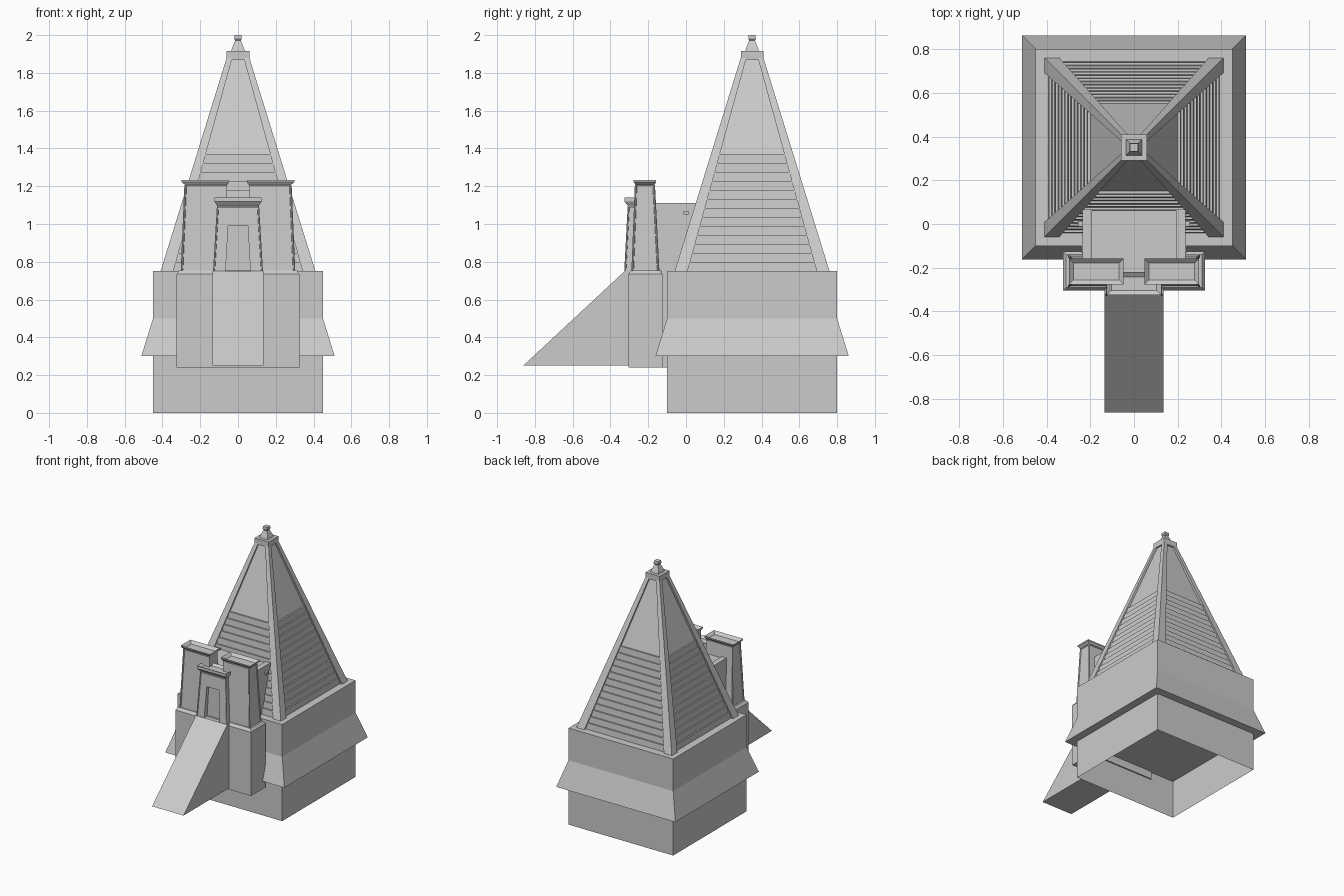
import bpy, bmesh
from mathutils import Vector

if "Cube" in bpy.data.objects:
    bpy.data.objects.remove(bpy.data.objects["Cube"])

CY = 0.35  # centre of the pyramid in y


def mesh_object(name, bm):
    bmesh.ops.recalc_face_normals(bm, faces=bm.faces[:])
    me = bpy.data.meshes.new(name)
    bm.to_mesh(me)
    bm.free()
    ob = bpy.data.objects.new(name, me)
    bpy.context.collection.objects.link(ob)
    return ob


def loft(name, sections, recess=None, open_bottom=False):
    """Stack of rectangles (x0, x1, y0, y1, z); recess = (inset, depth) in the top."""
    bm = bmesh.new()
    rings = [[bm.verts.new(p) for p in ((a, c, z), (b, c, z), (b, d, z), (a, d, z))]
             for a, b, c, d, z in sections]
    for lo, hi in zip(rings, rings[1:]):
        for i in range(4):
            j = (i + 1) % 4
            bm.faces.new((lo[i], lo[j], hi[j], hi[i]))
    top = bm.faces.new(rings[-1])
    if not open_bottom:
        bm.faces.new(rings[0][::-1])
    if recess:
        bmesh.ops.recalc_face_normals(bm, faces=bm.faces[:])
        bmesh.ops.inset_region(bm, faces=[top], thickness=recess[0])
        for v in top.verts:
            v.co.z -= recess[1]
    return mesh_object(name, bm)


def box(name, x0, x1, y0, y1, z0, z1, **kw):
    return loft(name, [(x0, x1, y0, y1, z0), (x0, x1, y0, y1, z1)], **kw)


def square(h, z):
    return (-h, h, CY - h, CY + h, z)


def bead(name, p, q, r=0.006):
    """Thin round moulding between two points."""
    p, q = Vector(p), Vector(q)
    bm = bmesh.new()
    bmesh.ops.create_cone(bm, cap_ends=True, segments=8, radius1=r, radius2=r, depth=(q - p).length)
    rot = (q - p).to_track_quat('Z', 'Y')
    for v in bm.verts:
        v.co = rot @ v.co + (p + q) / 2
    return mesh_object(name, bm)


def mirrored(s, a, b):
    return (a, b) if s > 0 else (-b, -a)


# Plinth, hollow from below, with a flared skirt
loft("plinth", [square(0.45, 0), square(0.45, 0.75)], open_bottom=True)
loft("plinth_skirt", [square(0.512, 0.30), square(0.45, 0.50)])

# Stepped courses and smooth upper pyramid
slope, n = 0.308, 13
pitch = 0.62 / n
for i in range(n):
    h = 0.392 - slope * pitch * i
    z = 0.75 + pitch * i
    loft("step_course", [square(h, z), square(h - 0.004, z + pitch)])
loft("upper_pyramid", [square(0.20, 1.37), square(0.048, 1.87)])

# Corner ribs
for sx in (-1, 1):
    for sy in (-1, 1):
        secs = []
        for h, w, z in ((0.41, 0.068, 0.75), (0.06, 0.03, 1.88)):
            x0, x1 = mirrored(sx, h - w, h)
            y0, y1 = mirrored(sy, h - w, h)
            secs.append((x0, x1, CY + y0, CY + y1, z))
        loft("corner_rib", secs)

# Capstone and finial
loft("capstone", [square(0.06, 1.87), square(0.06, 1.915)])
loft("finial", [square(0.036, 1.915), square(0.032, 1.93), square(0.015, 1.972)])
loft("finial_tip", [square(0.015, 1.972), square(0.02, 1.98), square(0.018, 2.0)])

# Pylon foundation
loft("pylon_foundation", [(-0.325, 0.325, -0.305, -0.125, 0.24), (-0.325, 0.325, -0.305, -0.125, 0.735),
                          (-0.31, 0.31, -0.29, -0.14, 0.755)])
box("foundation_link", -0.24, 0.24, -0.13, -0.09, 0.24, 0.755)

# Ramp
bm = bmesh.new()
prof = [(-0.862, 0.25), (-0.10, 0.25), (-0.10, 0.75), (-0.325, 0.75)]
side = bm.faces.new([bm.verts.new((-0.135, y, z)) for y, z in prof])
ext = bmesh.ops.extrude_face_region(bm, geom=[side])
bmesh.ops.translate(bm, vec=(0.27, 0, 0), verts=[v for v in ext["geom"] if isinstance(v, bmesh.types.BMVert)])
mesh_object("ramp", bm)

# Pylon towers with flared cornices, beads and door jambs
for s in (-1, 1):
    def sec(a, b, c, d, z):
        return (*mirrored(s, a, b), c, d, z)
    loft("pylon_tower", [sec(0.052, 0.297, -0.283, -0.147, 0.75), sec(0.058, 0.278, -0.265, -0.17, 1.205)])
    loft("tower_cornice", [sec(0.058, 0.278, -0.265, -0.17, 1.205), sec(0.047, 0.298, -0.277, -0.158, 1.222),
                           sec(0.047, 0.298, -0.277, -0.158, 1.232)], recess=(0.03, 0.02))
    for yb, yt in ((-0.283, -0.265), (-0.147, -0.17)):
        bead("tower_corner_bead", (s * 0.297, yb, 0.755), (s * 0.278, yt, 1.205))
        bead("tower_top_bead", (s * 0.058, yt, 1.203), (s * 0.278, yt, 1.203), 0.005)
    bead("tower_side_bead", (s * 0.278, -0.265, 1.203), (s * 0.278, -0.17, 1.203), 0.005)
    loft("gate_jamb", [sec(0.066, 0.128, -0.322, -0.20, 0.74), sec(0.052, 0.113, -0.309, -0.20, 0.99)])
    bead("gate_corner_bead", (s * 0.127, -0.322, 0.75), (s * 0.107, -0.304, 1.09), 0.005)
    # Chapel side wall and waterspout
    box("chapel_wall", *mirrored(s, 0.192, 0.235), -0.16, 0.12, 0.75, 1.11)
    box("waterspout", *mirrored(s, 0.23, 0.255), -0.012, 0.012, 1.05, 1.068)

# Gate lintel, door panel and cornice
loft("gate_lintel", [(-0.113, 0.113, -0.309, -0.20, 0.99), (-0.107, 0.107, -0.304, -0.20, 1.09)])
box("door_panel", -0.07, 0.07, -0.285, -0.20, 0.75, 1.0)
bead("gate_top_bead", (-0.11, -0.305, 1.09), (0.11, -0.305, 1.09), 0.006)
loft("gate_cornice", [(-0.108, 0.108, -0.305, -0.22, 1.093), (-0.125, 0.125, -0.325, -0.22, 1.118),
                      (-0.125, 0.125, -0.325, -0.22, 1.14)], recess=(0.03, 0.015))
box("gate_passage", -0.06, 0.06, -0.23, -0.15, 0.75, 1.10)

# Chapel roof between the side walls
box("chapel_roof", -0.195, 0.195, -0.16, 0.12, 0.75, 1.10)
